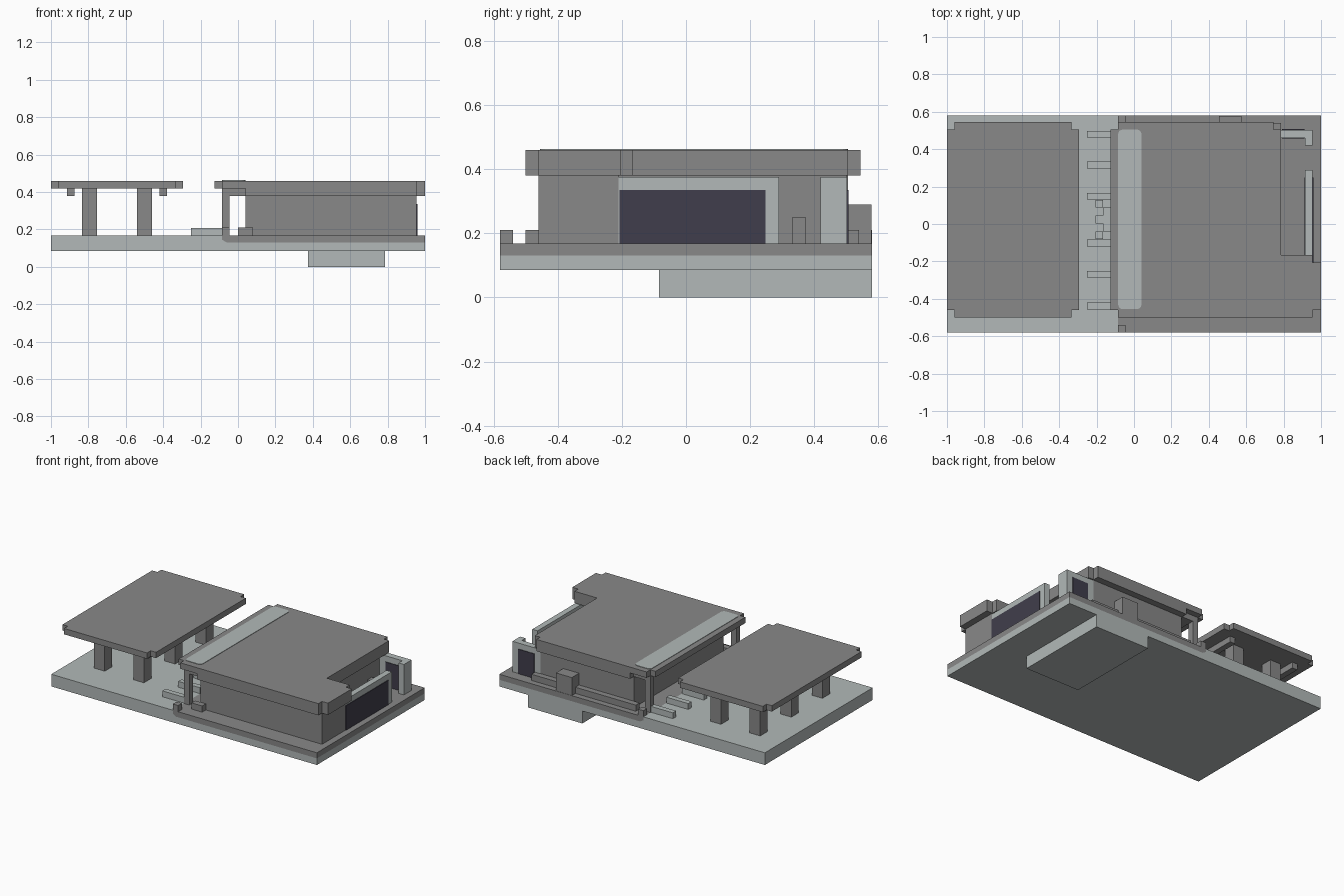
import bpy, bmesh
from mathutils import Vector

cube = bpy.data.objects.get("Cube")
if cube:
    bpy.data.objects.remove(cube, do_unlink=True)


def material(name, rgb):
    m = bpy.data.materials.new(name)
    m.use_nodes = True
    m.diffuse_color = (*rgb, 1)
    m.node_tree.nodes["Principled BSDF"].inputs["Base Color"].default_value = (*rgb, 1)
    return m


GREY = material("mid grey", (0.246, 0.246, 0.246))
PALE = material("pale concrete", (0.445, 0.485, 0.479))
DARK = material("dark glass", (0.051, 0.048, 0.072))


def extrude(name, points, direction, mat):
    """Sweep a closed 3D outline along a vector into a solid."""
    bm = bmesh.new()
    face = bm.faces.new([bm.verts.new(p) for p in points])
    top = bmesh.ops.extrude_face_region(bm, geom=[face])["geom"]
    bmesh.ops.translate(bm, vec=Vector(direction),
                        verts=[v for v in top if isinstance(v, bmesh.types.BMVert)])
    bmesh.ops.recalc_face_normals(bm, faces=bm.faces[:])
    mesh = bpy.data.meshes.new(name)
    bm.to_mesh(mesh)
    bm.free()
    mesh.materials.append(mat)
    obj = bpy.data.objects.new(name, mesh)
    bpy.context.collection.objects.link(obj)
    return obj


def slab(name, outline, z0, z1, mat):
    return extrude(name, [(x, y, z0) for x, y in outline], (0, 0, z1 - z0), mat)


def box(name, x0, x1, y0, y1, z0, z1, mat=GREY):
    return slab(name, [(x0, y0), (x1, y0), (x1, y1), (x0, y1)], z0, z1, mat)


def side_profile(name, outline, mat):
    return extrude(name, [(x, -0.58, z) for x, z in outline], (0, 1.16, 0), mat)


FLOOR = 0.168
N = 0.04  # corner notch

# Ground slab with a recess for the building apron, and the basement below
side_profile("ground_slab", [(-1, 0.085), (1, 0.085), (1, 0.13), (-0.06, 0.13),
                             (-0.085, 0.145), (-0.085, FLOOR), (-1, FLOOR)], PALE)
side_profile("building_apron", [(-0.06, 0.13), (1, 0.13), (1, FLOOR),
                                (-0.085, FLOOR), (-0.085, 0.145)], GREY)
box("basement", 0.375, 0.785, -0.085, 0.58, 0, 0.085, PALE)

# Canopy on two rows of posts
x0, x1, y0, y1 = -1, -0.295, -0.5, 0.545
slab("canopy_roof", [(x0 + N, y0), (x1 - N, y0), (x1 - N, y0 + N), (x1, y0 + N),
                     (x1, y1 - N), (x1 - N, y1 - N), (x1 - N, y1), (x0 + N, y1),
                     (x0 + N, y1 - N), (x0, y1 - N), (x0, y0 + N), (x0 + N, y0 + N)],
     0.42, 0.46, GREY)
for x in (-0.795, -0.5):
    for y in (-0.315, 0.02, 0.355):
        box("canopy_post", x - 0.04, x + 0.04, y - 0.04, y + 0.04, FLOOR, 0.42)
for x in (-0.895, -0.4):
    box("canopy_beam", x - 0.02, x + 0.02, -0.42, 0.46, 0.38, 0.42)

# Building walls, stepped back at the rear right
slab("building_walls", [(0.04, -0.46), (0.955, -0.46), (0.955, -0.21), (0.745, -0.21),
                        (0.745, 0.5), (0.04, 0.5)], FLOOR, 0.38, GREY)

# Building roof: thin over the porch, thick over the walls
edge = [(0.955, -0.5), (0.955, -0.46), (1, -0.46), (1, -0.205), (0.955, -0.205),
        (0.955, -0.165), (0.785, -0.165), (0.785, 0.505), (0.745, 0.505), (0.745, 0.545)]
slab("roof_top", [(-0.085, -0.5)] + edge + [(-0.085, 0.545), (-0.085, 0.505),
     (-0.125, 0.505), (-0.125, -0.46), (-0.085, -0.46)], 0.42, 0.46, GREY)
slab("roof_fascia", [(0.04, -0.5)] + edge + [(0.04, 0.545)], 0.38, 0.42, GREY)
box("porch_beam", -0.045, 0.04, -0.46, 0.505, 0.38, 0.42)

# Pale rounded strip on the roof
strip = box("roof_strip", -0.085, 0.04, -0.455, 0.505, 0.455, 0.463, PALE)
bm = bmesh.new()
bm.from_mesh(strip.data)
upright = [e for e in bm.edges if abs(e.verts[0].co.z - e.verts[1].co.z) > 0.001]
bmesh.ops.bevel(bm, geom=upright, offset=0.025, segments=4, profile=0.5, affect='EDGES')
bm.to_mesh(strip.data)
bm.free()

# Porch posts, corner blocks and rear utility parts
for y in (-0.44, 0.485):
    box("porch_post", -0.085, -0.045, y - 0.02, y + 0.02, FLOOR, 0.42)
for y in (-0.56, 0.56):
    box("corner_block", -0.085, -0.045, y - 0.02, y + 0.02, FLOOR, 0.21)
box("front_block", 0, 0.08, -0.5, -0.46, FLOOR, 0.21)
box("rear_kerb", 0, 0.785, 0.5, 0.54, FLOOR, 0.21)
box("rear_cabinet", 0.455, 0.575, 0.5, 0.578, FLOOR, 0.29)

# Pale screen walls around the side terrace
box("side_screen", 0.915, 0.955, -0.21, 0.29, FLOOR, 0.375, PALE)
slab("corner_screen", [(0.745, 0.46), (0.915, 0.46), (0.915, 0.42), (0.955, 0.42),
                       (0.955, 0.503), (0.745, 0.503)], FLOOR, 0.375, PALE)
box("side_window", 0.911, 0.959, -0.208, 0.248, FLOOR, 0.335, DARK)
box("rear_window", 0.79, 0.912, 0.456, 0.507, FLOOR, 0.335, DARK)
box("side_step", 0.745, 0.785, 0.33, 0.375, FLOOR, 0.25)

# Parking bars and small entrance blocks
for y in (0.48, 0.315, 0.148, -0.102, -0.268, -0.438):
    box("parking_bar", -0.25, -0.085, y - 0.018, y + 0.018, FLOOR, 0.208, PALE)
for x, y in ((-0.185, 0.108), (-0.145, 0.066), (-0.185, 0.024),
             (-0.145, 0.024), (-0.145, -0.018), (-0.185, -0.06)):
    box("entrance_block", x - 0.02, x + 0.02, y - 0.021, y + 0.021, FLOOR, 0.208, PALE)
